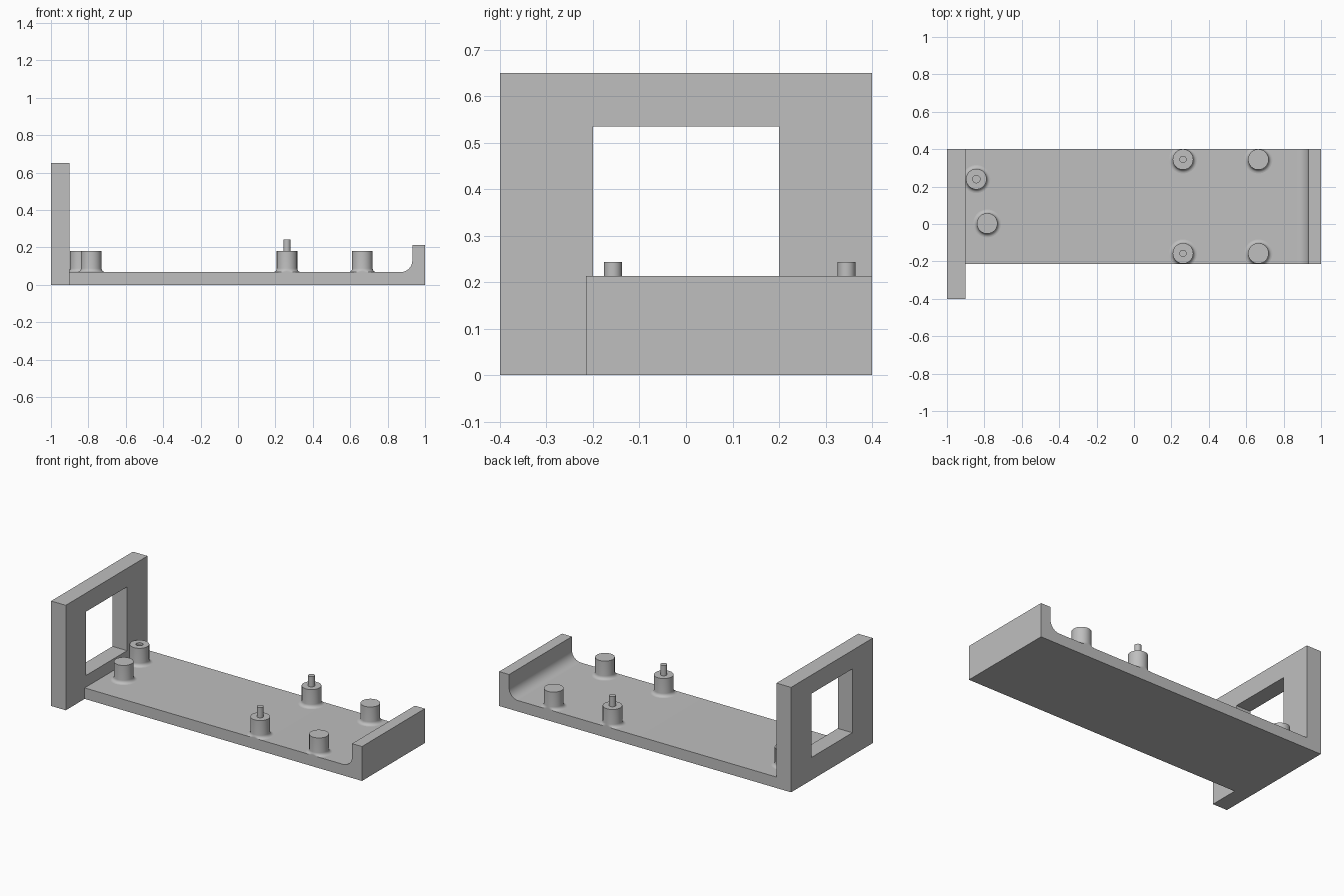
import bpy, bmesh, math

if "Cube" in bpy.data.objects:
    bpy.data.objects.remove(bpy.data.objects["Cube"])

grey = bpy.data.materials.new("plain grey")
grey.diffuse_color = (0.52, 0.52, 0.52, 1)
grey.use_nodes = True
grey.node_tree.nodes["Principled BSDF"].inputs["Base Color"].default_value = grey.diffuse_color

FRONT, BACK = -0.215, 0.40      # depth limits of the base plate
FLOOR = 0.068                   # top of the base plate


def finish(name, bm, smooth=False):
    bmesh.ops.recalc_face_normals(bm, faces=bm.faces[:])
    mesh = bpy.data.meshes.new(name)
    bm.to_mesh(mesh)
    bm.free()
    mesh.materials.append(grey)
    ob = bpy.data.objects.new(name, mesh)
    bpy.context.collection.objects.link(ob)
    if smooth:
        bpy.ops.object.select_all(action='DESELECT')
        ob.select_set(True)
        bpy.context.view_layer.objects.active = ob
        bpy.ops.object.shade_smooth_by_angle(angle=math.radians(35))
    return ob


# Base plate with end lip: side profile with a round inner corner, extruded in depth
R = 0.062
profile = [(-0.90, 0), (1, 0), (1, 0.213), (0.932, 0.213)]
for i in range(13):
    a = math.pi / 2 * i / 12
    profile.append((0.932 - R + R * math.cos(a), FLOOR + R - R * math.sin(a)))
profile.append((-0.90, FLOOR))
bm = bmesh.new()
face = bm.faces.new([bm.verts.new((x, FRONT, z)) for x, z in profile])
ext = bmesh.ops.extrude_face_region(bm, geom=[face])
bmesh.ops.translate(bm, vec=(0, BACK - FRONT, 0),
                    verts=[g for g in ext["geom"] if isinstance(g, bmesh.types.BMVert)])
finish("base_plate", bm, True)

# Upright end wall with a square window
bm = bmesh.new()


def ring(x, y, z0, z1):
    return [bm.verts.new((x, *p)) for p in ((-y, z0), (y, z0), (y, z1), (-y, z1))]


loops = [ring(-1.0, 0.4, 0, 0.65), ring(-0.9, 0.4, 0, 0.65),
         ring(-0.9, 0.2, 0.14, 0.535), ring(-1.0, 0.2, 0.14, 0.535)]
for k in range(4):
    a, b = loops[k], loops[(k + 1) % 4]
    for i in range(4):
        j = (i + 1) % 4
        bm.faces.new((a[i], a[j], b[j], b[i]))
finish("window_wall", bm)


# Standoff posts: turned profile with a flared foot, trimmed at the plate edges
def post(name, x, y, tip, n=40):
    r, f = 0.055, 0.02
    prof = [(r + f, FLOOR - 0.01)]
    for i in range(7):
        a = math.pi / 2 * i / 6
        prof.append((r + f - f * math.sin(a), FLOOR + f - f * math.cos(a)))
    prof += [(r, 0.18)] + tip
    bm = bmesh.new()
    rings = [[bm.verts.new((x + q * math.cos(2 * math.pi * i / n),
                            min(BACK, max(FRONT, y + q * math.sin(2 * math.pi * i / n))), z))
              for i in range(n)] for q, z in prof]
    for a, b in zip(rings, rings[1:]):
        for i in range(n):
            j = (i + 1) % n
            bm.faces.new((a[i], a[j], b[j], b[i]))
    bm.faces.new(rings[0])
    bm.faces.new(rings[-1])
    finish(name, bm, True)


PIN = [(0.019, 0.18), (0.019, 0.243)]
HOLE = [(0.02, 0.18), (0.02, 0.165)]
for side, y in (("front", -0.157), ("back", 0.345)):
    post(side + "_pin_post", 0.262, y, PIN)
    post(side + "_plain_post", 0.665, y, [])
post("wall_hole_post", -0.843, 0.24, HOLE)
post("wall_plain_post", -0.785, 0.003, [])
